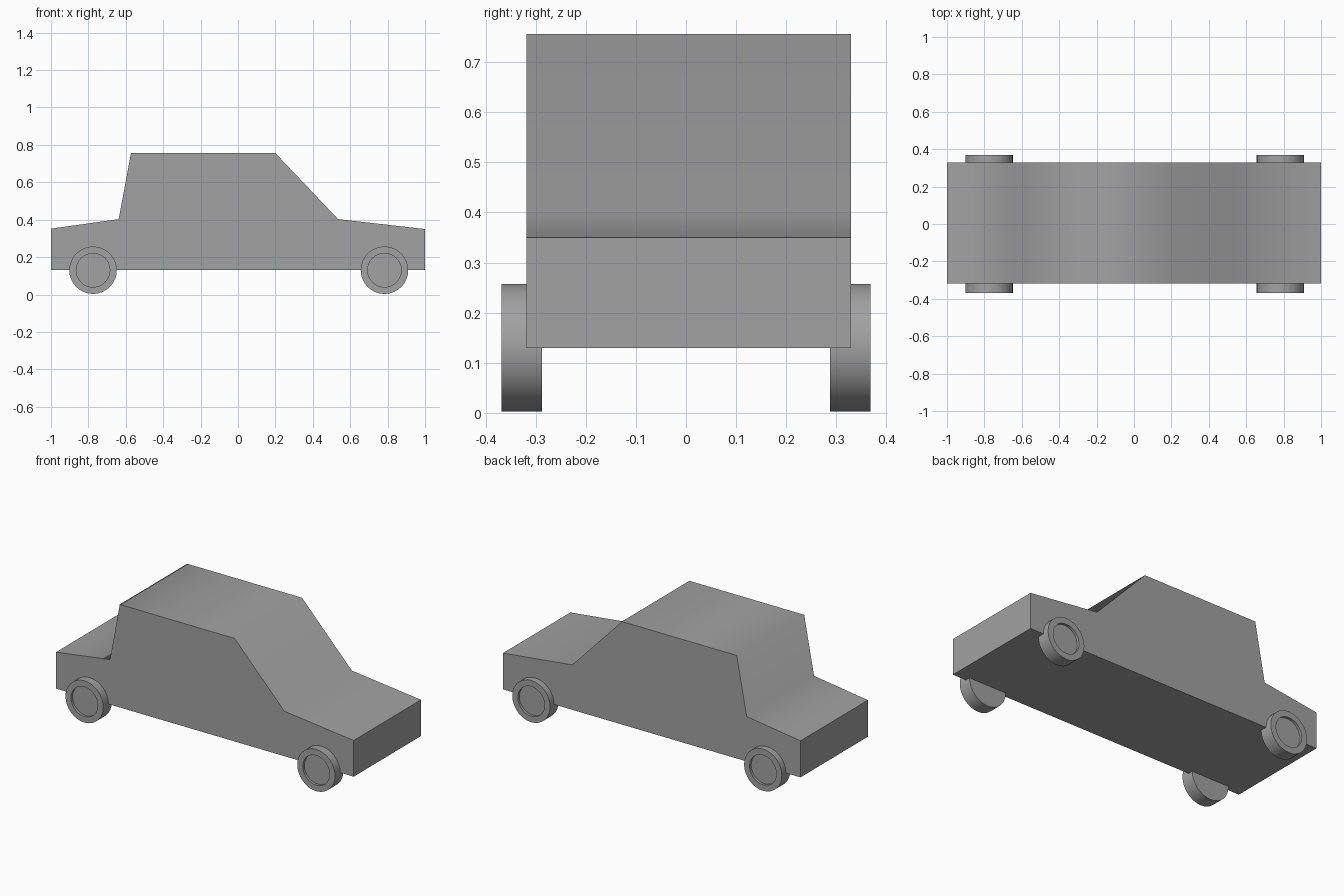
import bpy, bmesh, math
from mathutils import Matrix

cube = bpy.data.objects.get("Cube")
if cube:
    bpy.data.objects.remove(cube, do_unlink=True)

# One plain grey for the whole car
grey = bpy.data.materials.new("plain grey")
grey.use_nodes = True
GREY = (0.36, 0.36, 0.36, 1)
grey.diffuse_color = GREY
grey.node_tree.nodes["Principled BSDF"].inputs["Base Color"].default_value = GREY


def add_object(name, bm):
    bmesh.ops.recalc_face_normals(bm, faces=bm.faces)
    mesh = bpy.data.meshes.new(name)
    bm.to_mesh(mesh)
    bm.free()
    mesh.materials.append(grey)
    obj = bpy.data.objects.new(name, mesh)
    bpy.context.collection.objects.link(obj)
    return obj


# Body: side profile extruded across the width
PROFILE = [(-1, 0.13), (1, 0.13), (1, 0.35), (0.535, 0.403), (0.2, 0.756),
           (-0.572, 0.756), (-0.638, 0.403), (-1, 0.352)]
Y_RIGHT, Y_LEFT = -0.318, 0.329

bm = bmesh.new()
side = bm.faces.new([bm.verts.new((x, Y_RIGHT, z)) for x, z in PROFILE])
new = bmesh.ops.extrude_face_region(bm, geom=[side])["geom"]
bmesh.ops.translate(bm, vec=(0, Y_LEFT - Y_RIGHT, 0),
                    verts=[v for v in new if isinstance(v, bmesh.types.BMVert)])
if not side.is_valid or side not in bm.faces[:] or len([f for f in bm.faces if len(f.verts) == 8]) < 2:
    bm.faces.new([v for v in bm.verts if v.co.y < 0])
# The hood, cabin and trunk blend smoothly; every other edge is crisp
for f in bm.faces:
    f.smooth = True
for e in bm.edges:
    a, b = e.verts
    across = abs(a.co.y - b.co.y) > 0.1
    e.smooth = across and abs(a.co.x) < 0.9
add_object("car_body", bm)

# Wheels: smooth tyre drums with a recessed hub on the outer face
RADIUS, HUB, INNER, OUTER, RECESS = 0.127, 0.09, 0.287, 0.368, 0.015


def add_wheel(name, x, side_sign):
    bm = bmesh.new()
    bmesh.ops.create_cone(bm, cap_ends=True, segments=32, radius1=RADIUS,
                          radius2=RADIUS, depth=OUTER - INNER)
    outer = max(bm.faces, key=lambda f: f.calc_center_median().z)
    bmesh.ops.inset_region(bm, faces=[outer], thickness=RADIUS - HUB)
    hub = bmesh.ops.extrude_discrete_faces(bm, faces=[outer])["faces"][0]
    bmesh.ops.translate(bm, vec=(0, 0, -RECESS), verts=hub.verts)
    # Turn the axle sideways and set the wheel in place
    bm.transform(Matrix.Translation((x, side_sign * (OUTER + INNER) / 2, RADIUS + 0.003))
                 @ Matrix.Rotation(-side_sign * math.pi / 2, 4, 'X'))
    for f in bm.faces:
        f.smooth = True
    for e in bm.edges:
        e.smooth = abs(e.verts[0].co.y - e.verts[1].co.y) > 0.01
    add_object(name, bm)


for end, x in (("front", 0.783), ("rear", -0.775)):
    for label, sign in (("right", -1), ("left", 1)):
        add_wheel(f"{end}_{label}_wheel", x, sign)
